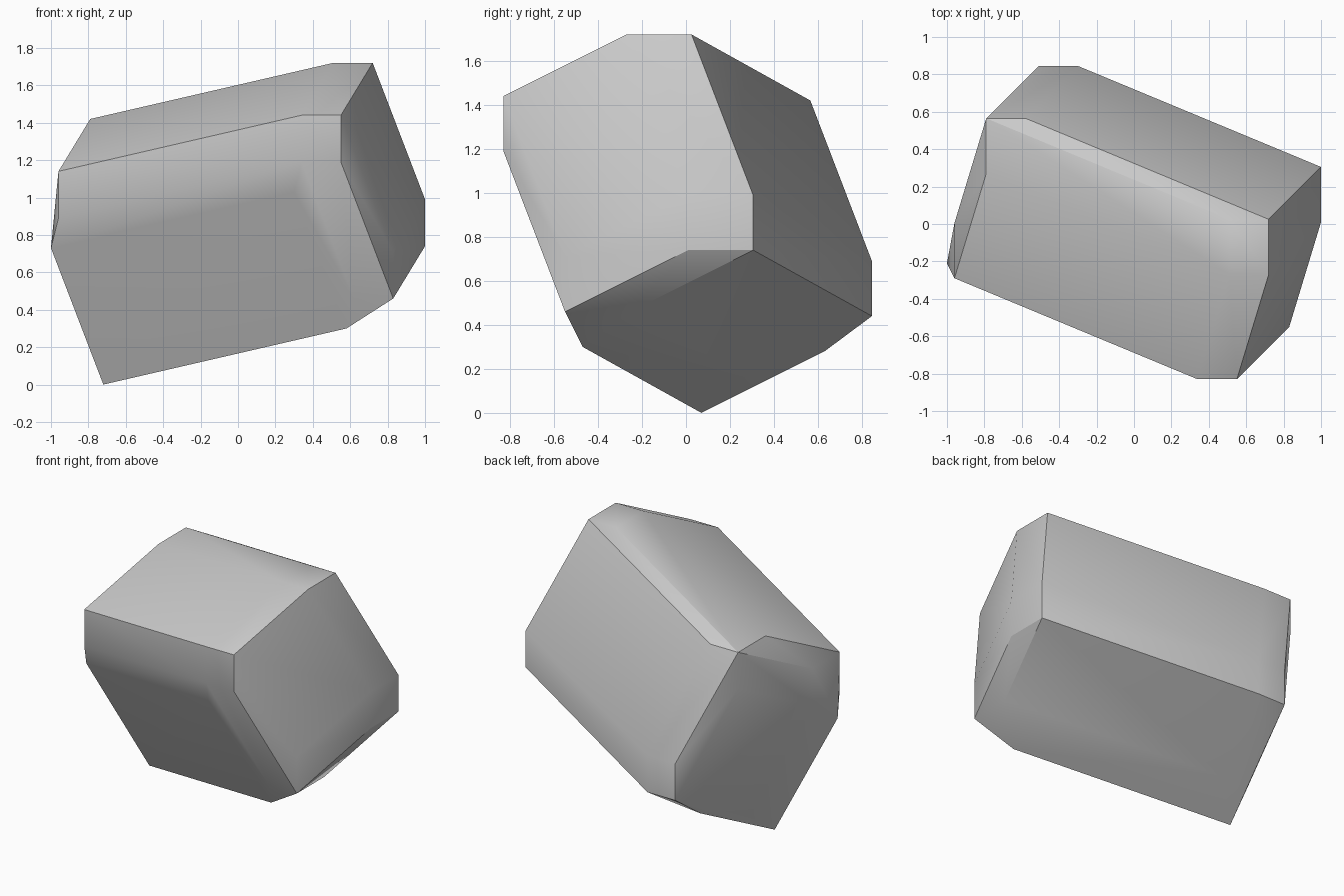
import bpy, bmesh, math
from itertools import product
from mathutils import Vector

cube = bpy.data.objects.get("Cube")
if cube:
    bpy.data.objects.remove(cube, do_unlink=True)

# Plain grey
grey = bpy.data.materials.new("grey")
grey.use_nodes = True
colour = (0.6, 0.6, 0.6, 1)
grey.diffuse_color = colour
grey.node_tree.nodes["Principled BSDF"].inputs["Base Color"].default_value = colour

# Tilted core block: one corner and the three edges leaving it
corner = Vector((0.51, -0.27, 1.47))
edges = [Vector((0.28, 0.28, -0.73)),
         Vector((-0.17, -0.56, -0.28)),
         Vector((-1.30, 0.54, -0.30))]

# Small upright box with one pulled-out tip, swept over the core
size = (0.21, 0.295, 0.25)
sweep = [Vector(p) for p in product(*[(0, s) for s in size])]
sweep.append(Vector((-0.04, 0.08, -0.16)))

# Chamfered block: hull of the sweep at every core corner
bm = bmesh.new()
for steps in product((0, 1), repeat=3):
    base = corner + sum((e * k for e, k in zip(edges, steps)), Vector())
    for offset in sweep:
        bm.verts.new(base + offset)
hull = bmesh.ops.convex_hull(bm, input=bm.verts)
spare = {g for g in hull["geom_interior"] + hull["geom_unused"]
         if isinstance(g, bmesh.types.BMVert)}
bmesh.ops.delete(bm, geom=list(spare), context='VERTS')
bmesh.ops.dissolve_limit(bm, angle_limit=math.radians(1),
                         verts=bm.verts, edges=bm.edges)
bmesh.ops.recalc_face_normals(bm, faces=bm.faces)
mesh = bpy.data.meshes.new("chamfered_block")
bm.to_mesh(mesh)
bm.free()
mesh.materials.append(grey)

block = bpy.data.objects.new("chamfered_block", mesh)
bpy.context.collection.objects.link(block)
bpy.ops.object.select_all(action='DESELECT')
block.select_set(True)
bpy.context.view_layer.objects.active = block
bpy.ops.object.shade_smooth_by_angle(angle=math.radians(30))
